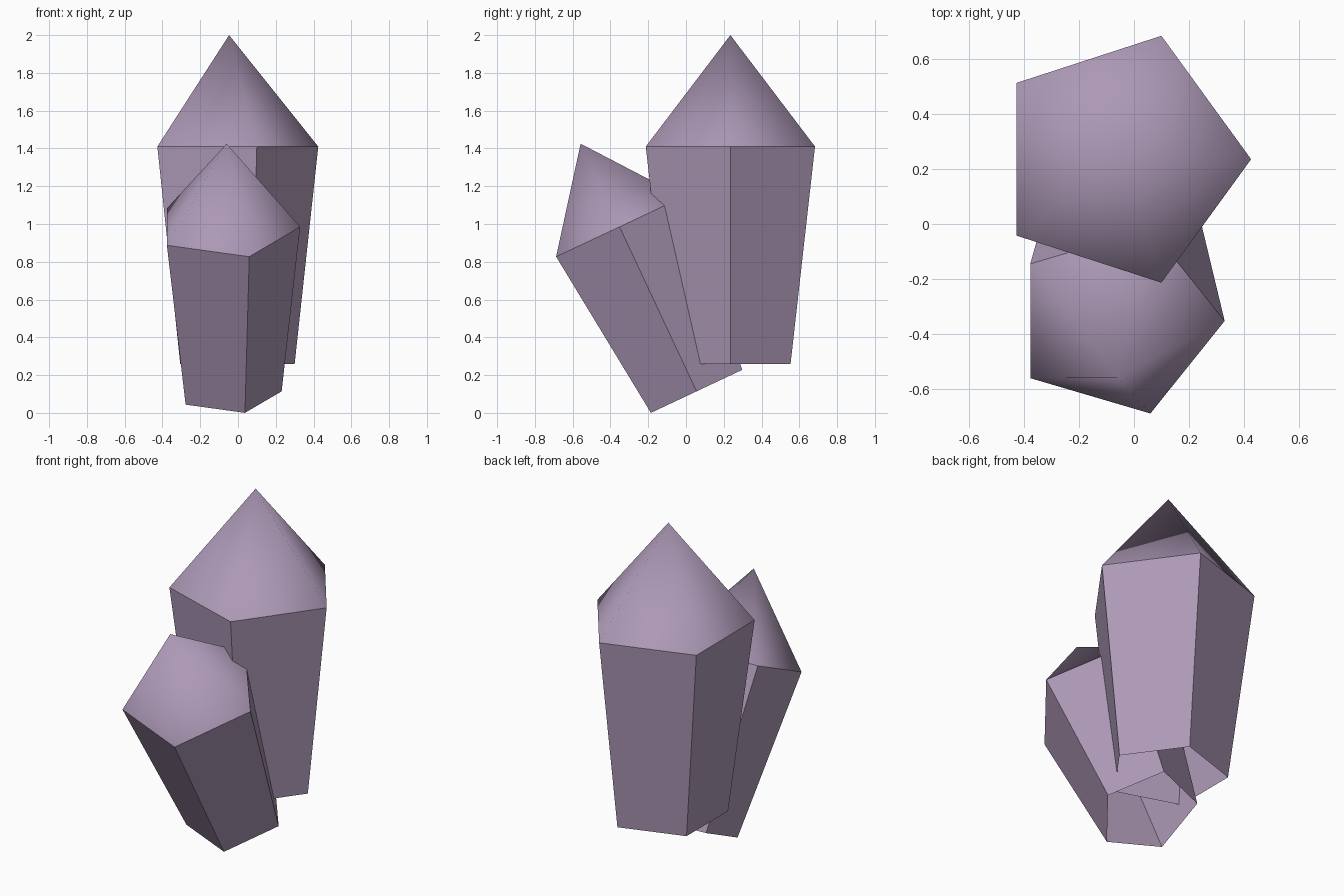
import bpy, bmesh, math
from mathutils import Vector, Matrix

if "Cube" in bpy.data.objects:
    bpy.data.objects.remove(bpy.data.objects["Cube"])

amethyst = bpy.data.materials.new("pale_purple")
amethyst.diffuse_color = (0.42, 0.32, 0.475, 1)
amethyst.use_nodes = True
amethyst.node_tree.nodes["Principled BSDF"].inputs["Base Color"].default_value = amethyst.diffuse_color


def crystal(name, base, base_r, shoulder, shoulder_r, tip, tilt=0.0, sides=5):
    """Flared open-bottomed prism with a smooth-shaded pointed cap."""
    bm = bmesh.new()
    rot = Matrix.Rotation(math.radians(tilt), 3, 'X')

    def ring(centre, r):
        return [bm.verts.new(Vector(centre) + rot @ Vector(
            (r * math.cos(math.tau * i / sides), r * math.sin(math.tau * i / sides), 0)))
            for i in range(sides)]

    low, high = ring(base, base_r), ring(shoulder, shoulder_r)
    apex = bm.verts.new(tip)
    for i in range(sides):
        j = (i + 1) % sides
        bm.faces.new((low[i], low[j], high[j], high[i])).smooth = False  # flat prism side
        bm.faces.new((high[i], high[j], apex)).smooth = True             # soft cap
    # keep the shoulder and prism edges crisp
    for e in bm.edges:
        e.smooth = apex in e.verts
    mesh = bpy.data.meshes.new(name)
    bm.to_mesh(mesh)
    bm.free()
    mesh.materials.append(amethyst)
    obj = bpy.data.objects.new(name, mesh)
    bpy.context.collection.objects.link(obj)
    return obj


# Tall upright crystal at the back
crystal("tall_crystal", (-0.035, 0.235, 0.26), 0.335,
        (-0.046, 0.235, 1.41), 0.471, (-0.047, 0.235, 2.0))
# Short crystal leaning forward
crystal("leaning_crystal", (-0.05, 0.056, 0.114), 0.281,
        (-0.061, -0.352, 0.985), 0.39, (-0.06, -0.558, 1.425), tilt=25.2)
